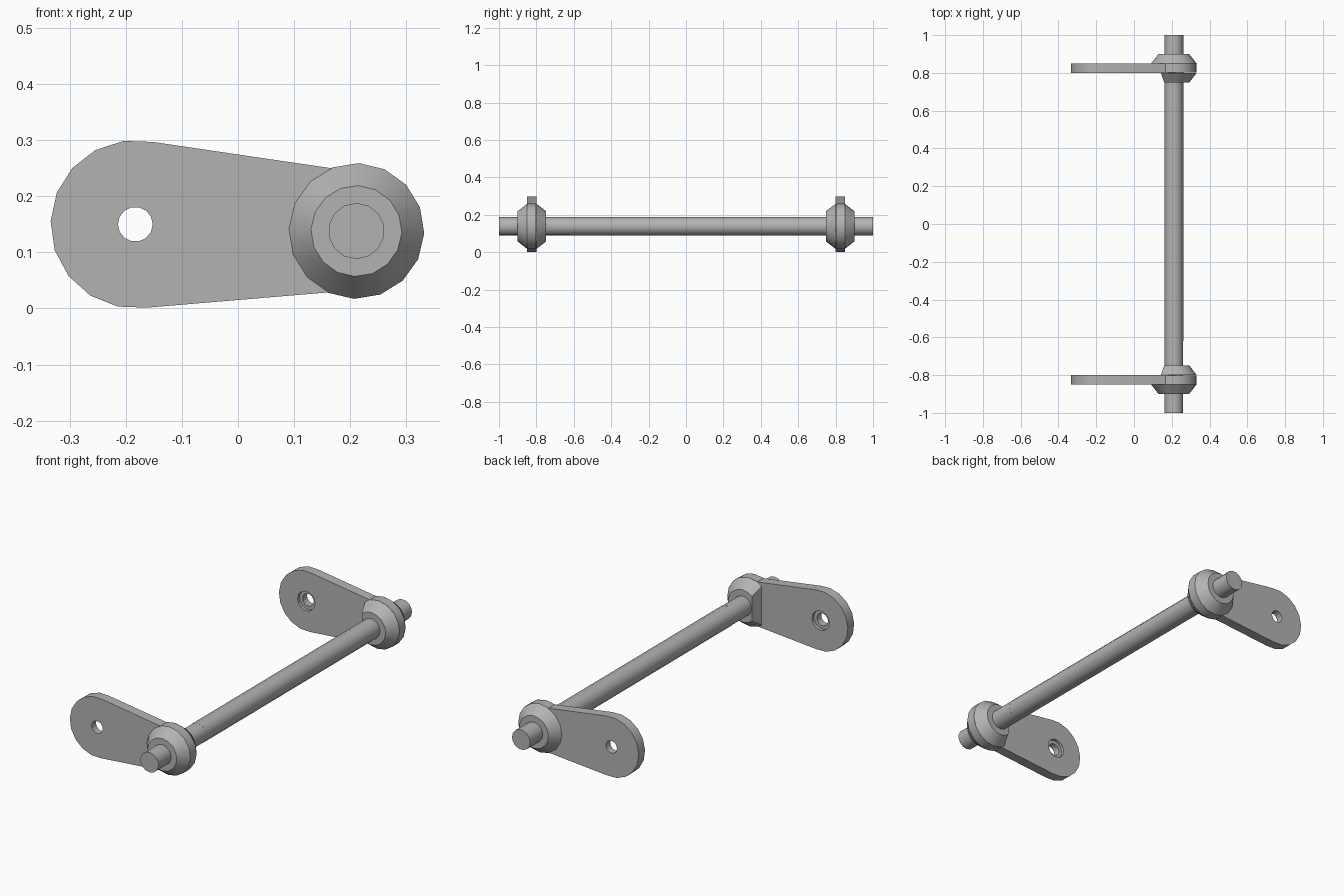
import bpy, bmesh
from math import sin, cos, radians, tau
from mathutils import Vector

default = bpy.data.objects.get("Cube")
if default:
    bpy.data.objects.remove(default, do_unlink=True)

steel = bpy.data.materials.new("grey_steel")
steel.use_nodes = True
grey = (0.45, 0.45, 0.45, 1)
steel.diffuse_color = grey
steel.node_tree.nodes["Principled BSDF"].inputs["Base Color"].default_value = grey

AXLE = (0.211, 0.138)   # axle centre in x, z
PIVOT = (-0.183, 0.15)  # mounting hole centre in x, z


def finish(bm, name):
    bmesh.ops.recalc_face_normals(bm, faces=bm.faces)
    mesh = bpy.data.meshes.new(name)
    bm.to_mesh(mesh)
    bm.free()
    mesh.materials.append(steel)
    obj = bpy.data.objects.new(name, mesh)
    bpy.context.collection.objects.link(obj)
    return obj


def smooth(obj):
    bpy.ops.object.select_all(action="DESELECT")
    obj.select_set(True)
    bpy.context.view_layer.objects.active = obj
    bpy.ops.object.shade_smooth_by_angle(angle=radians(30))


def circle(centre, r, n, phase):
    return [(centre[0] + r * cos(phase + tau * i / n),
             centre[1] + r * sin(phase + tau * i / n)) for i in range(n)]


def turned(rings, centre, n, phase=0.0):
    """Closed solid through (y, radius) rings around a y-parallel axis."""
    bm = bmesh.new()
    loops = [[bm.verts.new((x, y, z)) for x, z in circle(centre, r, n, phase)]
             for y, r in rings]
    for a, b in zip(loops, loops[1:]):
        for i in range(n):
            j = (i + 1) % n
            bm.faces.new((a[i], a[j], b[j], b[i]))
    bm.faces.new(loops[0])
    bm.faces.new(loops[-1])
    return bm


def arm(side, name):
    # Teardrop plate: rounded free end, tapering into the hub
    outline = [(PIVOT[0] + 0.151 * cos(radians(a)), PIVOT[1] + 0.15 * sin(radians(a)))
               for a in range(78, 279, 20)]
    outline += [(0.166, 0.029), (0.25, 0.06), (0.25, 0.21), (0.166, 0.25)]
    bm = bmesh.new()
    face = bm.faces.new([bm.verts.new((x, side * 0.80, z)) for x, z in outline])
    out = bmesh.ops.extrude_face_region(bm, geom=[face])
    moved = [v for v in out["geom"] if isinstance(v, bmesh.types.BMVert)]
    bmesh.ops.translate(bm, verts=moved, vec=(0, side * 0.05, 0))
    plate = finish(bm, name)

    # Through hole with a shallow counterbore on the inner face
    rings = [(side * y, r) for y, r in ((0.78, 0.048), (0.815, 0.048), (0.815, 0.031), (0.88, 0.031))]
    cutter = finish(turned(rings, PIVOT, 14), "hole_cutter")
    cutter.hide_render = True
    mod = plate.modifiers.new("hole", "BOOLEAN")
    mod.operation, mod.solver, mod.object = "DIFFERENCE", "EXACT", cutter
    smooth(plate)
    bpy.ops.object.modifier_apply(modifier=mod.name)
    bpy.data.objects.remove(cutter, do_unlink=True)


def hub(side, label):
    # Full outer hub
    rings = [(side * y, r) for y, r in ((0.801, 0.121), (0.849, 0.121), (0.9, 0.081))]
    smooth(finish(turned(rings, AXLE, 16, radians(88)), label + "_hub"))

    # Inner boss, cut flat on the arm side
    rings = [(side * 0.80, 0.121), (side * 0.748, 0.081)]
    bm = turned(rings, AXLE, 16, radians(88))
    normal = Vector((-1, -side * 0.35, 0)).normalized()
    cut = bmesh.ops.bisect_plane(bm, geom=bm.verts[:] + bm.edges[:] + bm.faces[:],
                                 plane_co=(0.142, side * 0.80, 0), plane_no=normal,
                                 clear_outer=True)
    edges = [e for e in cut["geom_cut"] if isinstance(e, bmesh.types.BMEdge)]
    bmesh.ops.holes_fill(bm, edges=edges, sides=0)
    smooth(finish(bm, label + "_inner_boss"))


for side, label in ((-1, "front"), (1, "rear")):
    arm(side, label + "_arm")
    hub(side, label)

# Axle in two pieces meeting near the front hub
smooth(finish(turned([(-1, 0.05), (-0.62, 0.05)], AXLE, 14, radians(90)), "axle_front_end"))
smooth(finish(turned([(-0.62, 0.05), (1, 0.05)], AXLE, 14, radians(77)), "axle"))
